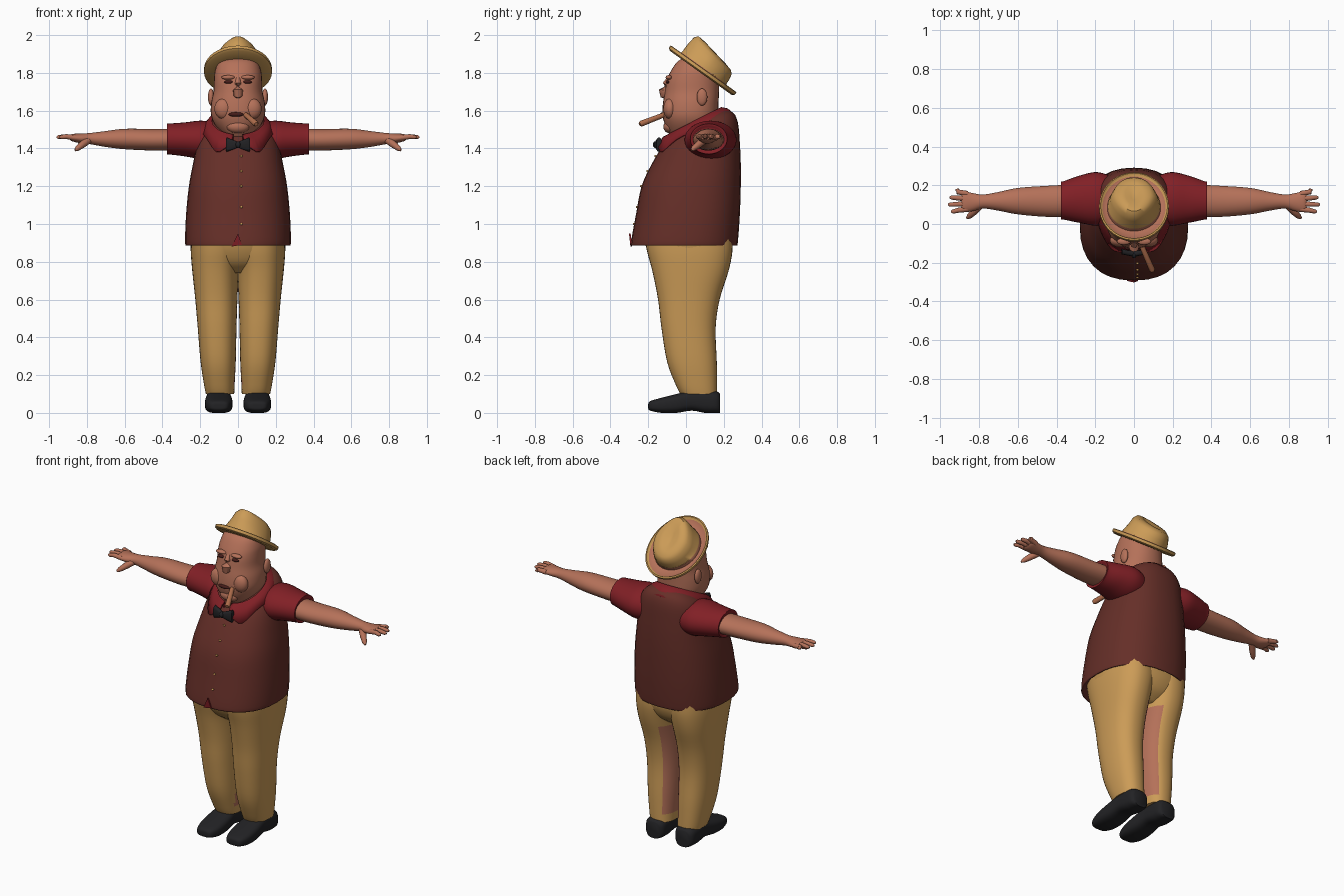
import bpy, bmesh, math
from mathutils import Vector as V

def material(name, rgb):
    m = bpy.data.materials.new(name)
    m.diffuse_color = (*rgb, 1)
    return m

GOLD = material("tan cloth", (0.60, 0.33, 0.095))
SKIN = material("skin", (0.46, 0.165, 0.10))
VEST = material("brown vest", (0.13, 0.028, 0.021))
SHIRT = material("dark red shirt", (0.22, 0.014, 0.019))
BLACK = material("black leather", (0.016, 0.016, 0.018))
DARK = material("dark brown", (0.06, 0.012, 0.01))
CIGAR = material("cigar brown", (0.42, 0.15, 0.07))

def finish(name, bm, mats, rule=None, angle=50):
    bmesh.ops.recalc_face_normals(bm, faces=bm.faces)
    for f in bm.faces:
        f.smooth = True
        if rule:
            f.material_index = rule(f)
    me = bpy.data.meshes.new(name)
    bm.to_mesh(me)
    bm.free()
    for m in mats:
        me.materials.append(m)
    me.set_sharp_from_angle(angle=math.radians(angle))
    ob = bpy.data.objects.new(name, me)
    bpy.context.collection.objects.link(ob)
    return ob

def ring(c, a, b, n=2.0, seg=32):
    """superellipse around c with half axes a and b"""
    pts = []
    for i in range(seg):
        t = 2 * math.pi * i / seg
        p = [math.copysign(abs(k) ** (2 / n), k) for k in (math.cos(t), math.sin(t))]
        pts.append(V(c) + V(a) * p[0] + V(b) * p[1])
    return pts

def loft(name, rings, mats, rule=None, closed=True, seg_mats=None, angle=50):
    bm = bmesh.new()
    rows = [[bm.verts.new(p) for p in r] for r in rings]
    n = len(rows[0])
    for j, (r, q) in enumerate(zip(rows, rows[1:])):
        for i in range(n if closed else n - 1):
            k = (i + 1) % n
            f = bm.faces.new((r[i], r[k], q[k], q[i]))
            if seg_mats:
                f.material_index = seg_mats[j]
    if closed:
        bm.faces.new(rows[0])
        bm.faces.new(rows[-1])
    return finish(name, bm, mats, rule, angle)

def spline(rows, steps=4):
    """Catmull-Rom interpolation of table rows"""
    out = []
    for i in range(len(rows) - 1):
        p = [rows[max(0, min(len(rows) - 1, i + k))] for k in (-1, 0, 1, 2)]
        for s in range(steps):
            t = s / steps
            out.append([0.5 * (2*b + (c-a)*t + (2*a-5*b+4*c-d)*t*t + (3*b-a-3*c+d)*t**3)
                        for a, b, c, d in zip(*p)])
    return out + [list(rows[-1])]

def stack(name, table, mats, n=2.2, rule=None, x=0):
    """rows: z, half width, front y, back y, tilt"""
    rs = []
    for z, hx, yf, yb, tilt in spline(table):
        h = (yb - yf) / 2
        rs.append(ring((x, (yf + yb) / 2, z), (hx, 0, 0), (0, h, h * tilt), n))
    return loft(name, rs, mats, rule)

def tube(name, pts, radii, mat, seg=12):
    rs = []
    for i, p in enumerate(pts):
        d = (V(pts[min(i + 1, len(pts) - 1)]) - V(pts[max(i - 1, 0)])).normalized()
        a = d.cross(V((0.01, 0.2, 1))).normalized()
        rs.append(ring(p, a * radii[i], d.cross(a) * radii[i], 2, seg))
    return loft(name, rs, [mat])

def blob(name, c, r, mat):
    bm = bmesh.new()
    bmesh.ops.create_uvsphere(bm, u_segments=20, v_segments=12, radius=1)
    for v in bm.verts:
        v.co = V([v.co[i] * r[i] + c[i] for i in range(3)])
    return finish(name, bm, [mat])

# vest body
vest = [(0.91, 0.25, -0.25, 0.25, 0), (0.885, 0.272, -0.285, 0.268, 0), (0.91, 0.28, -0.29, 0.275, 0),
        (1.05, 0.275, -0.265, 0.285, 0), (1.20, 0.26, -0.235, 0.29, 0), (1.32, 0.238, -0.18, 0.29, 0),
        (1.42, 0.218, -0.125, 0.285, 0.05), (1.50, 0.195, -0.075, 0.275, 0.2),
        (1.545, 0.16, -0.04, 0.25, 0.3), (1.575, 0.11, 0.0, 0.2, 0.35)]
stack("vest", vest, [VEST], 2.35)
for i, (z, y) in enumerate([(1.36, -0.162), (1.28, -0.204), (1.20, -0.237), (1.09, -0.259), (1.0, -0.276)]):
    blob("vest_button_%d" % i, (0.018, y, z), (0.007, 0.006, 0.006), GOLD)

# shirt tail showing in the hem notch
bm = bmesh.new()
pts = [(-0.035, -0.285, 0.88), (0.02, -0.286, 0.89), (0.0, -0.293, 0.95)]
bm.faces.new([bm.verts.new(p) for p in pts])
r = bmesh.ops.extrude_face_region(bm, geom=bm.faces[:])
for g in r["geom"]:
    if isinstance(g, bmesh.types.BMVert):
        g.co.y -= 0.009
finish("shirt_tail", bm, [SHIRT])

# trousers
stack("trouser_seat", [(0.74, 0.10, -0.10, 0.15, 0), (0.79, 0.2, -0.165, 0.21, 0),
                       (0.86, 0.247, -0.205, 0.242, 0), (0.93, 0.255, -0.225, 0.245, 0)], [GOLD], 2.4)
legs = [(0.10, 0.02, 0.17, -0.03, 0.165), (0.15, 0.018, 0.18, -0.055, 0.165),
        (0.27, 0.012, 0.198, -0.10, 0.163), (0.45, 0.008, 0.213, -0.13, 0.157),
        (0.60, 0.003, 0.226, -0.148, 0.178), (0.75, -0.005, 0.242, -0.178, 0.225),
        (0.85, -0.02, 0.25, -0.205, 0.245), (0.93, -0.02, 0.25, -0.22, 0.245)]
for s, side in ((1, "right"), (-1, "left")):
    rs = [ring((s * (a + b) / 2, (f + k) / 2, z), ((b - a) / 2, 0, 0), (0, (k - f) / 2, 0), 2.35, 40)
          for z, a, b, f, k in spline(legs)]
    # bare panel on the inner back of each leg
    def inner(f, s=s):
        c = f.calc_center_median()
        return int(0.16 < c.z < 0.73 and f.normal.x * s < -0.55 and c.y > 0.0)
    loft("trouser_leg_" + side, rs, [GOLD, SKIN], inner)

    # shoe: rows are y, half width, bottom, top
    shoe = [(-0.2, 0.025, 0.025, 0.045), (-0.19, 0.05, 0.012, 0.062), (-0.13, 0.07, 0.0, 0.08),
            (-0.05, 0.073, 0.0, 0.10), (0.03, 0.066, 0.012, 0.12), (0.10, 0.066, 0.0, 0.125),
            (0.16, 0.062, 0.0, 0.115), (0.18, 0.045, 0.0, 0.10)]
    loft("shoe_" + side, [ring((s * 0.102, y, (a + b) / 2), (hx, 0, 0), (0, 0, (b - a) / 2), 3)
                          for y, hx, a, b in spline(shoe, 3)], [BLACK])

    # sleeve and arm: rows are x, centre y, centre z, half depth, half height
    def limb(name, table, mat):
        loft(name + side, [ring((s * x, cy, cz), (0, ry, 0), (0, 0, rz))
                           for x, cy, cz, ry, rz in spline(table)], [mat])
    limb("sleeve_", [(0.10, 0.13, 1.44, 0.11, 0.09), (0.19, 0.13, 1.445, 0.138, 0.102),
                     (0.28, 0.128, 1.448, 0.122, 0.09), (0.36, 0.122, 1.45, 0.1, 0.082),
                     (0.377, 0.12, 1.45, 0.097, 0.079), (0.37, 0.12, 1.45, 0.08, 0.06)], SHIRT)
    limb("arm_", [(0.33, 0.12, 1.447, 0.083, 0.058), (0.45, 0.117, 1.446, 0.08, 0.057),
                  (0.60, 0.118, 1.45, 0.068, 0.054), (0.70, 0.117, 1.45, 0.048, 0.042),
                  (0.78, 0.116, 1.452, 0.036, 0.03), (0.83, 0.113, 1.453, 0.046, 0.026),
                  (0.875, 0.115, 1.457, 0.054, 0.02), (0.89, 0.115, 1.458, 0.045, 0.012)], SKIN)
    for name, y0, y1, x1 in (("little", 0.156, 0.176, 0.92), ("ring", 0.131, 0.137, 0.952),
                             ("middle", 0.104, 0.1, 0.96), ("index", 0.077, 0.064, 0.945)):
        tube(name + "_finger_" + side, [(s * 0.86, y0, 1.456), (s * 0.91, (y0 + y1) / 2, 1.463),
             (s * (x1 - 0.01), y1, 1.46), (s * x1, y1, 1.459)], [0.015, 0.013, 0.011, 0.005], SKIN)
    tube("thumb_" + side, [(s * 0.79, 0.10, 1.445), (s * 0.825, 0.065, 1.42), (s * 0.85, 0.04, 1.4),
                           (s * 0.862, 0.03, 1.39)], [0.02, 0.019, 0.014, 0.006], SKIN)

    # face details and bow tie half
    blob("ear_" + side, (s * 0.143, 0.085, 1.672), (0.016, 0.028, 0.045), SKIN)
    blob("eye_" + side, (s * 0.05, -0.098, 1.752), (0.024, 0.01, 0.009), DARK)
    blob("brow_" + side, (s * 0.052, -0.09, 1.776), (0.036, 0.018, 0.012), SKIN)
    blob("cheek_" + side, (s * 0.075, -0.085, 1.61), (0.05, 0.035, 0.055), SKIN)
    loft("bow_tie_" + side, [ring((s * x, -0.155 + 0.2 * x, 1.42), (0, 0.014, 0), (0, 0, h), 3, 16)
                             for x, h in ((0.0, 0.015), (0.03, 0.027), (0.06, 0.038), (0.064, 0.03))], [BLACK])
blob("bow_tie_knot", (0, -0.16, 1.42), (0.014, 0.016, 0.018), BLACK)

# head
stack("head", [(1.44, 0.05, -0.06, 0.14, 0), (1.48, 0.088, -0.09, 0.15, 0), (1.53, 0.125, -0.113, 0.165, 0),
               (1.58, 0.143, -0.125, 0.17, 0), (1.64, 0.142, -0.122, 0.172, 0), (1.70, 0.13, -0.112, 0.175, 0),
               (1.76, 0.127, -0.102, 0.175, 0), (1.81, 0.122, -0.08, 0.17, 0), (1.86, 0.10, -0.045, 0.14, 0),
               (1.885, 0.05, 0.0, 0.10, 0)], [SKIN])
tube("nose", [(0, -0.09, 1.77), (0, -0.107, 1.74), (0, -0.118, 1.71), (0, -0.112, 1.68), (0, -0.10, 1.67)],
     [0.012, 0.017, 0.026, 0.024, 0.01], SKIN)
blob("chin", (0, -0.085, 1.515), (0.06, 0.035, 0.035), SKIN)
blob("mouth", (-0.01, -0.122, 1.58), (0.04, 0.014, 0.012), DARK)
tube("cigar", [(0.03, -0.09, 1.588), (0.034, -0.1, 1.584), (0.093, -0.235, 1.532), (0.097, -0.245, 1.528)],
     [0.011, 0.013, 0.016, 0.011], CIGAR)

# shirt collar, open at the front with drooping points
inner, outer = [], []
for i in range(49):
    deg = 10 + 340 * i / 48
    a, m = math.radians(deg), min(deg, 360 - deg)
    bump = math.exp(-((m - 37) / 16) ** 2)
    y = 0.045 - 0.145 * math.cos(a)
    inner.append(V((0.14 * math.sin(a), y, 1.47 + (y + 0.1) * 0.5)))
    y = 0.055 - 0.205 * math.cos(a)
    outer.append(V((0.188 * math.sin(a), y - 0.018 * bump, 1.42 + (y + 0.14) * 0.38 - 0.05 * bump)))
mid = [p.lerp(q, 0.4) + V((0, 0, 0.01)) for p, q in zip(inner, outer)]
base = [p + V((0, 0, -0.07)) for p in inner]
collar = loft("shirt_collar", [base, inner, mid, outer], [SHIRT], closed=False)
sol = collar.modifiers.new("thickness", "SOLIDIFY")
sol.thickness, sol.offset = 0.01, 0

# hat, tilted back: rows are half length, half width, height along the hat axis
up, along, centre = V((0, 0.58, 0.814)), V((0, 0.814, -0.58)), V((0, 0.078, 1.80))
hat = [(0.12, 0.11, 0.0), (0.20, 0.168, 0.0), (0.213, 0.18, 0.008), (0.215, 0.18, 0.024), (0.207, 0.173, 0.027),
       (0.196, 0.163, 0.014), (0.148, 0.138, 0.01), (0.147, 0.135, 0.03), (0.145, 0.132, 0.034),
       (0.144, 0.122, 0.075), (0.138, 0.108, 0.11), (0.122, 0.085, 0.128), (0.08, 0.045, 0.132),
       (0.03, 0.015, 0.118)]
rs = []
for hu, hx, w in hat:
    slope = -0.17 * w / 0.115 if w > 0.032 else 0
    pts = ring(centre + up * w, along * hu + up * hu * slope, (hx, 0, 0), 2, 40)
    if w > 0.07:  # pinch the front of the crown
        for p in pts:
            p.x *= 1 + 1.4 * min(0, (p - centre).dot(along))
    rs.append(pts)
loft("hat", rs, [GOLD, SKIN], seg_mats=[0, 0, 0, 0, 0, 1, 1, 0, 0, 0, 0, 0, 0])
